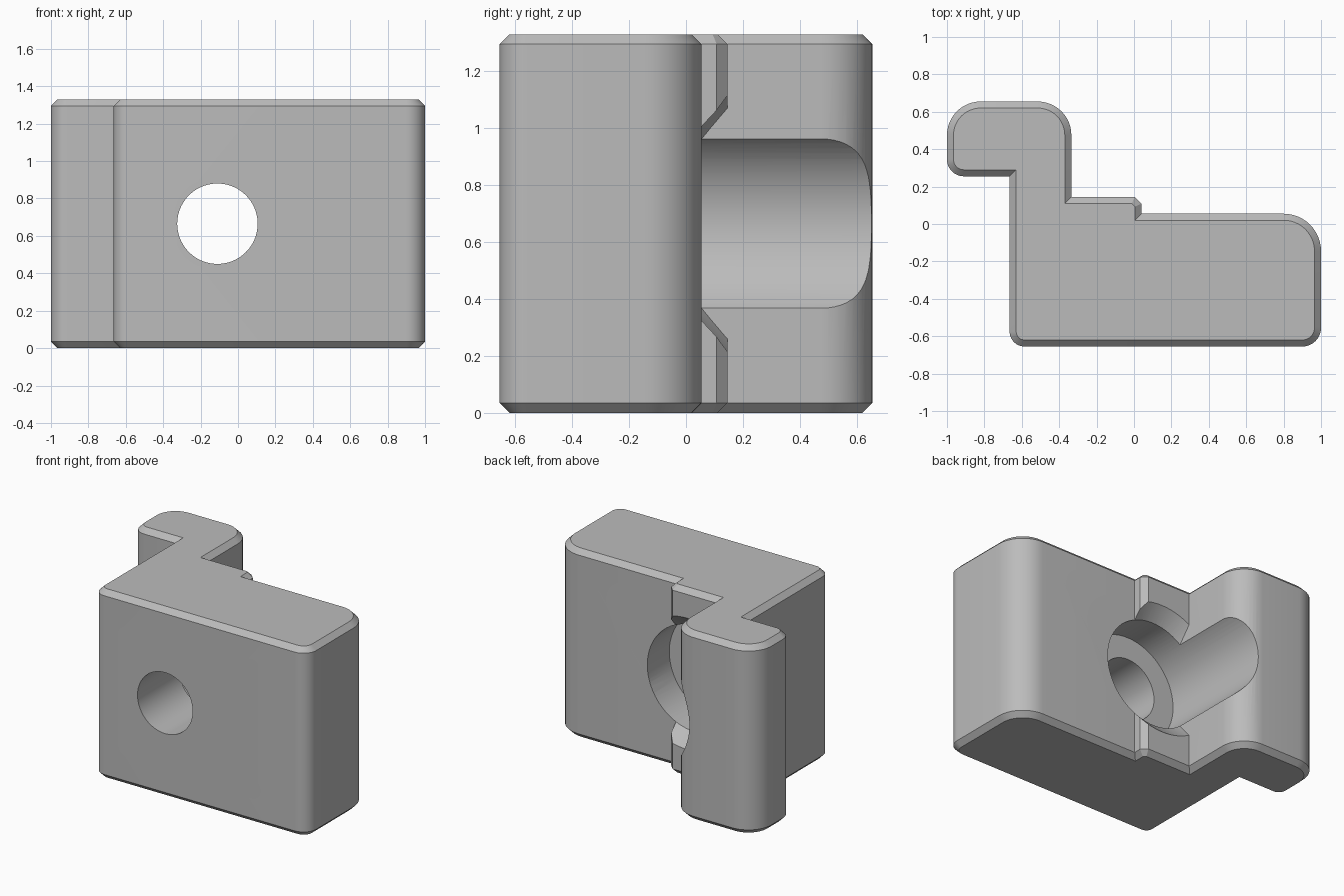
import bpy, bmesh, math
from mathutils import Matrix, Vector

cube = bpy.data.objects.get("Cube")
if cube:
    bpy.data.objects.remove(cube, do_unlink=True)

HEIGHT, CHAMFER, WALL_X = 1.33, 0.035, -0.335
AXIS_X, AXIS_Z, BORE_R = -0.11, HEIGHT / 2, 0.373

# Plan outline, counter-clockwise: x, y, corner radius
CORNERS = [
    (-0.665, -0.655, 0.08), (1, -0.655, 0.1), (1, 0.055, 0.2),
    (0.04, 0.055, 0), (0.04, 0.108, 0), (0.003, 0.145, 0), (WALL_X, 0.145, 0),
    (WALL_X, 0.655, 0.18), (-1, 0.655, 0.18), (-1, 0.255, 0.09),
    (-0.665, 0.255, 0),
]

grey = bpy.data.materials.new("plain grey")
grey.use_nodes = True
grey.diffuse_color = (0.5, 0.5, 0.5, 1)
grey.node_tree.nodes["Principled BSDF"].inputs["Base Color"].default_value = (0.5, 0.5, 0.5, 1)


def outline(inset, steps=12):
    """Outline moved inwards by inset, with its corners rounded."""
    pts = []
    for i, (x, y, r) in enumerate(CORNERS):
        p = Vector((x, y))
        before = Vector(CORNERS[i - 1][:2])
        after = Vector(CORNERS[(i + 1) % len(CORNERS)][:2])
        d1, d2 = (p - before).normalized(), (after - p).normalized()
        n1, n2 = Vector((-d1.y, d1.x)), Vector((-d2.y, d2.x))
        mitre = (n1 + n2) / (1 + n1.dot(n2))
        if r == 0:
            pts.append(p + mitre * inset)
            continue
        centre = p + mitre * r
        for k in range(steps + 1):
            a = math.pi / 2 * k / steps
            pts.append(centre - (n1 * math.cos(a) + n2 * math.sin(a)) * (r - inset))
    return pts


def make_object(name, bm):
    bmesh.ops.recalc_face_normals(bm, faces=bm.faces[:])
    mesh = bpy.data.meshes.new(name)
    bm.to_mesh(mesh)
    bm.free()
    mesh.materials.append(grey)
    obj = bpy.data.objects.new(name, mesh)
    bpy.context.collection.objects.link(obj)
    return obj


def make_cutter(name, y0, y1, r0, r1, min_x=None):
    """Round cutter along y, optionally trimmed flat at min_x."""
    bm = bmesh.new()
    place = (Matrix.Translation((AXIS_X, (y0 + y1) / 2, AXIS_Z))
             @ Matrix.Rotation(-math.pi / 2, 4, 'X'))
    bmesh.ops.create_cone(bm, cap_ends=True, segments=96, radius1=r0,
                          radius2=r1, depth=y1 - y0, matrix=place)
    if min_x is not None:
        cut = bmesh.ops.bisect_plane(
            bm, geom=bm.verts[:] + bm.edges[:] + bm.faces[:],
            plane_co=(min_x, 0, 0), plane_no=(1, 0, 0), clear_inner=True)
        edges = [e for e in cut["geom_cut"] if isinstance(e, bmesh.types.BMEdge)]
        bmesh.ops.edgeloop_fill(bm, edges=edges)
    obj = make_object(name, bm)
    obj.hide_render = True
    return obj


# Hooked block with chamfered top and bottom rims
bm = bmesh.new()
levels = [(0, CHAMFER), (CHAMFER, 0), (HEIGHT - CHAMFER, 0), (HEIGHT, CHAMFER)]
rings = [[bm.verts.new((p.x, p.y, z)) for p in outline(inset)] for z, inset in levels]
for low, high in zip(rings, rings[1:]):
    for i in range(len(low)):
        j = (i + 1) % len(low)
        bm.faces.new((low[i], low[j], high[j], high[i]))
bm.faces.new(rings[0][::-1])
bm.faces.new(rings[-1])
block = make_object("clamp_block", bm)

# Counterbore that also grooves the hook, through hole, and pad countersink
cutters = [
    make_cutter("counterbore_cutter", -0.19, 0.8, BORE_R, BORE_R),
    make_cutter("bolt_hole_cutter", -0.8, 0, 0.215, 0.215),
    make_cutter("countersink_cutter", -0.02, 0.18, BORE_R - 0.075, BORE_R + 0.125, WALL_X),
]
bpy.ops.object.select_all(action='DESELECT')
bpy.context.view_layer.objects.active = block
block.select_set(True)
for cutter in cutters:
    mod = block.modifiers.new(cutter.name, 'BOOLEAN')
    mod.operation = 'DIFFERENCE'
    mod.solver = 'EXACT'
    mod.object = cutter
    bpy.ops.object.modifier_apply(modifier=mod.name)
    bpy.data.objects.remove(cutter, do_unlink=True)

bpy.ops.object.shade_smooth_by_angle(angle=math.radians(25))
